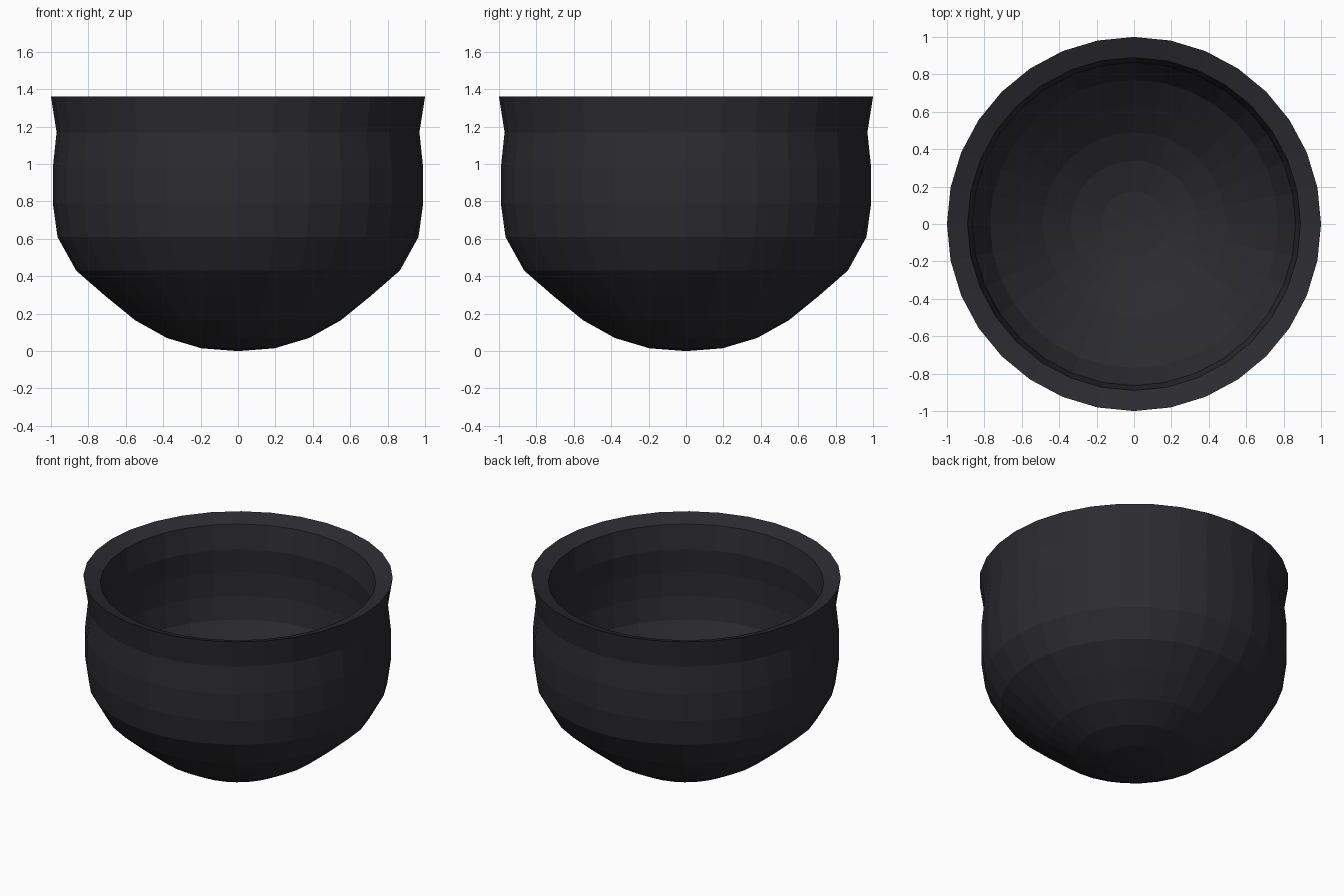
import bpy, bmesh
from math import sin, cos, tau

if "Cube" in bpy.data.objects:
    bpy.data.objects.remove(bpy.data.objects["Cube"])

SIDES = 32
SCALE, PIVOT = 0.89, 1.0   # the inside is a shrunken copy of the outside

# Outer profile (radius, height), from bottom to rim
outer = [(0, 0), (0.195, 0.015), (0.38, 0.07), (0.55, 0.165), (0.71, 0.295),
         (0.865, 0.43), (0.965, 0.61), (0.99, 0.79), (0.99, 0.98),
         (0.97, 1.17), (1.0, 1.36)]
inner = [(r * SCALE, PIVOT + (z - PIVOT) * SCALE) for r, z in reversed(outer)]

bm = bmesh.new()


def ring(r, z):
    if r == 0:
        return [bm.verts.new((0, 0, z))] * SIDES
    return [bm.verts.new((r * cos(tau * i / SIDES), r * sin(tau * i / SIDES), z))
            for i in range(SIDES)]


# Bowl wall: outside, sloping rim, inside
rings = [ring(r, z) for r, z in outer + inner]
for a, b in zip(rings, rings[1:]):
    for i in range(SIDES):
        j = (i + 1) % SIDES
        bm.faces.new(list(dict.fromkeys((a[i], a[j], b[j], b[i]))))
bmesh.ops.recalc_face_normals(bm, faces=bm.faces)

mesh = bpy.data.meshes.new("bowl")
bm.to_mesh(mesh)
bm.free()
bowl = bpy.data.objects.new("bowl", mesh)
bpy.context.collection.objects.link(bowl)

# Near-black finish
mat = bpy.data.materials.new("dark_iron")
mat.diffuse_color = (0.025, 0.024, 0.029, 1)
mat.use_nodes = True
mat.node_tree.nodes["Principled BSDF"].inputs["Base Color"].default_value = mat.diffuse_color
mesh.materials.append(mat)
